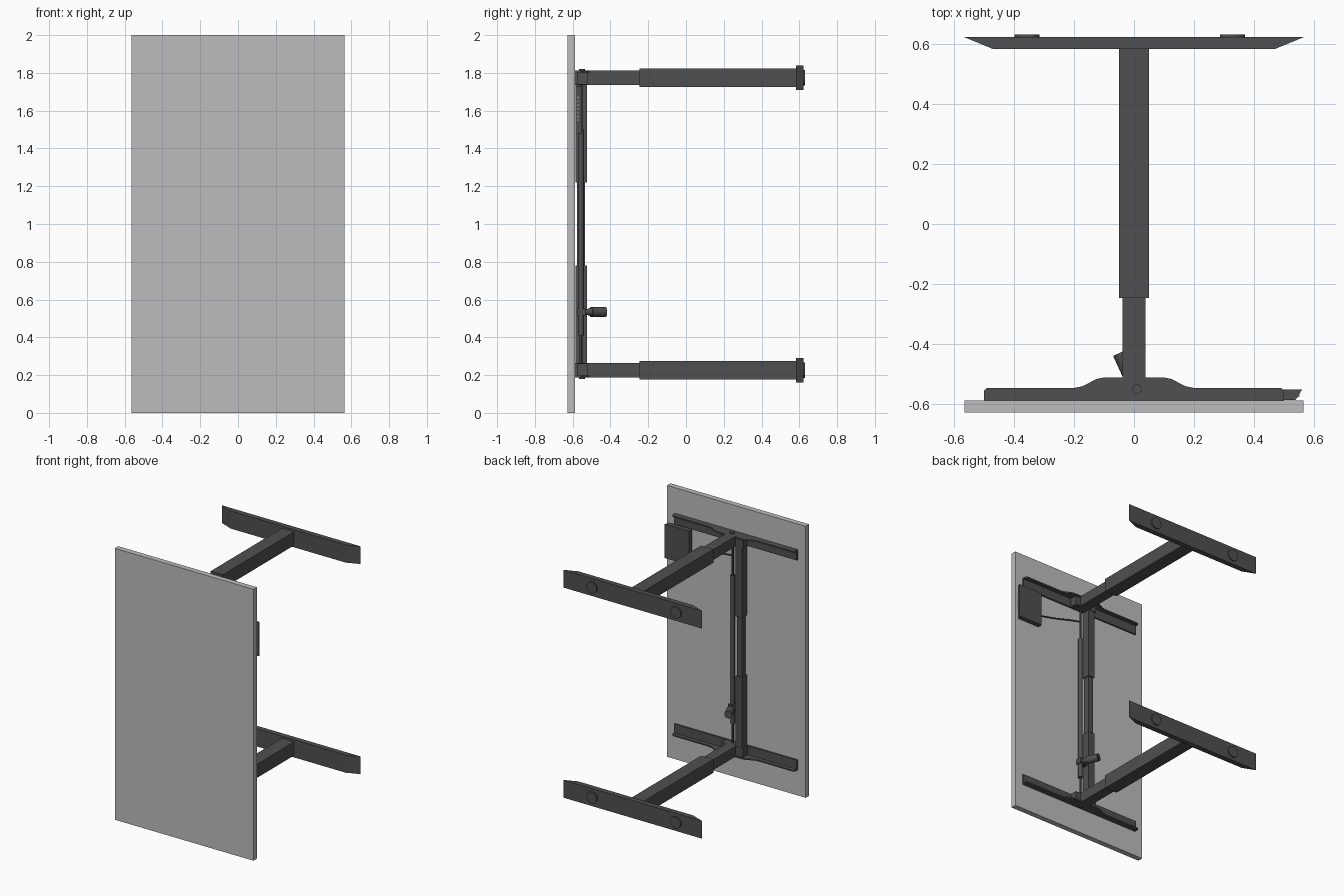
import bpy
import bmesh
from math import pi
from mathutils import Vector

cube = bpy.data.objects.get("Cube")
if cube:
    bpy.data.objects.remove(cube)


def material(name, value):
    m = bpy.data.materials.new(name)
    m.use_nodes = True
    col = (value, value, value, 1)
    m.diffuse_color = col
    m.node_tree.nodes["Principled BSDF"].inputs["Base Color"].default_value = col
    return m


GREY = material("light grey", 0.51)
DARK = material("dark grey", 0.08)


def finish(name, bm, mat):
    bmesh.ops.recalc_face_normals(bm, faces=bm.faces)
    me = bpy.data.meshes.new(name)
    bm.to_mesh(me)
    bm.free()
    me.materials.append(mat)
    ob = bpy.data.objects.new(name, me)
    bpy.context.collection.objects.link(ob)
    return ob


def box(name, x, y, z, mat=DARK):
    """Box from (low, high) ranges."""
    bm = bmesh.new()
    bmesh.ops.create_cube(bm, size=1)
    for v in bm.verts:
        v.co = [r[0] if c < 0 else r[1] for c, r in zip(v.co, (x, y, z))]
    return finish(name, bm, mat)


def slab(name, outline, z0, z1):
    """Outline in x, y extruded along z."""
    bm = bmesh.new()
    face = bm.faces.new([bm.verts.new((x, y, z0)) for x, y in outline])
    new = bmesh.ops.extrude_face_region(bm, geom=[face])["geom"]
    bmesh.ops.translate(bm, vec=(0, 0, z1 - z0),
                        verts=[g for g in new if isinstance(g, bmesh.types.BMVert)])
    return finish(name, bm, DARK)


def rod(name, a, b, radius, sides=24, tip=None):
    """Cylinder between two points."""
    a, b = Vector(a), Vector(b)
    bm = bmesh.new()
    bmesh.ops.create_cone(bm, cap_ends=True, segments=sides, radius1=radius,
                          radius2=tip or radius, depth=(b - a).length)
    turn = (b - a).to_track_quat("Z", "Y")
    for v in bm.verts:
        v.co = turn @ v.co + (a + b) / 2
    if sides > 8:
        for f in bm.faces:
            f.smooth = len(f.verts) == 4
        for e in bm.edges:
            e.smooth = all(f.smooth for f in e.link_faces)
    return finish(name, bm, DARK)


# Table top
box("table_top", (-0.565, 0.565), (-0.627, -0.587), (0, 2), GREY)

# Two legs, mirrored about mid height; out points away from the middle
half_arm = [(0.5, -0.585), (0.5, -0.555), (0.49, -0.546), (0.2, -0.546),
            (0.17, -0.54), (0.125, -0.516), (0.1, -0.511)]
arm = half_arm + [(-x, y) for x, y in reversed(half_arm)]
foot = [(-0.565, 0.622), (0.565, 0.622), (0.47, 0.583), (-0.47, 0.583)]
for side, out in (("upper", 1), ("lower", -1)):
    c = 1 + out * 0.774
    box(side + "_inner_column", (-0.039, 0.039), (-0.583, -0.24), (c - 0.038, c + 0.038))
    box(side + "_outer_column", (-0.05, 0.05), (-0.246, 0.585), (c - 0.05, c + 0.05))
    slab(side + "_foot", foot, c - 0.065, c + 0.065)
    for i, x in enumerate((-0.356, 0.328)):
        rod(f"{side}_foot_pad_{i + 1}", (x, 0.618, c), (x, 0.631, c), 0.042, 32)
    # Angle bracket under the top: standing wall outside, flange inside
    slab(side + "_bracket_wall", arm, c + out * 0.028, c + out * 0.038)
    box(side + "_bracket_flange", (-0.5, 0.5), (-0.587, -0.575), (c - 0.038, c + 0.038))
    box(side + "_gear_housing", (-0.1, 0.08), (-0.575, -0.522), (c - 0.036, c + 0.036))
    rod(side + "_drive_boss", (0.01, -0.55, c), (0.01, -0.55, c + out * 0.046), 0.016)
    # Outer sleeve of the cross beam
    z = sorted((1 + out * 0.22, 1 + out * 0.74))
    box(side + "_beam_sleeve", (-0.088, -0.036), (-0.585, -0.525), z)

# Cross beam and drive shaft
box("cross_beam", (-0.082, -0.042), (-0.576, -0.535), (0.26, 1.74))
rod("drive_shaft", (0.01, -0.557, 0.26), (0.01, -0.557, 1.74), 0.008, 6)
rod("drive_tube", (0.01, -0.557, 0.41), (0.01, -0.557, 1.5), 0.016)

# Crank motor leaning away from the shaft
box("motor_mount", (-0.035, 0.03), (-0.577, -0.533), (0.515, 0.553))
rod("motor_neck", (0.005, -0.54, 0.534), (-0.013, -0.496, 0.534), 0.013, 24, 0.022)
rod("motor_body", (-0.011, -0.503, 0.534), (-0.045, -0.428, 0.534), 0.027)

# Control box with a slanted outer end and a row of small buttons
slab("control_box", [(0.36, -0.586), (0.538, -0.586), (0.56, -0.551), (0.36, -0.551)],
     1.48, 1.73)
for i in range(7):
    z = 1.55 + i * 0.02
    box(f"control_button_{i + 1}", (0.545, 0.551), (-0.576, -0.568), (z - 0.005, z + 0.005), GREY)

# Cable from the control box to the beam
curve = bpy.data.curves.new("control_cable", "CURVE")
curve.dimensions = "3D"
curve.bevel_depth = 0.005
curve.bevel_resolution = 2
curve.resolution_u = 6
spline = curve.splines.new("BEZIER")
path = [(0.37, -0.57, 1.56), (0.2, -0.575, 1.6), (0.08, -0.57, 1.63), (0.01, -0.56, 1.64)]
spline.bezier_points.add(len(path) - 1)
for p, co in zip(spline.bezier_points, path):
    p.co = co
    p.handle_left_type = p.handle_right_type = "AUTO"
cable = bpy.data.objects.new("control_cable", curve)
bpy.context.collection.objects.link(cable)
curve.materials.append(DARK)
